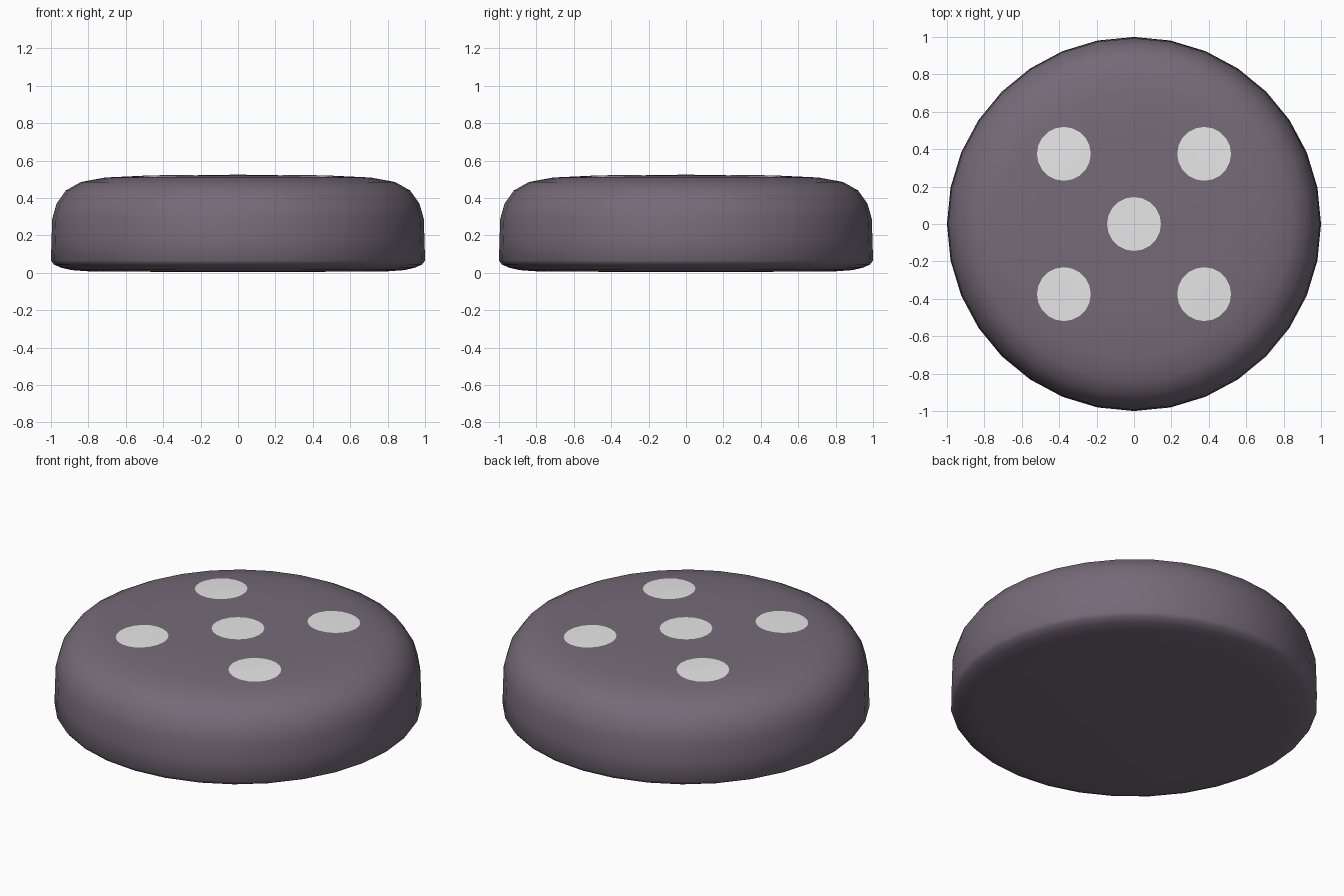
import bpy, bmesh, math

if "Cube" in bpy.data.objects:
    bpy.data.objects.remove(bpy.data.objects["Cube"])

def material(name, rgb):
    m = bpy.data.materials.new(name)
    m.diffuse_color = (*rgb, 1)
    m.use_nodes = True
    m.node_tree.nodes["Principled BSDF"].inputs["Base Color"].default_value = m.diffuse_color
    return m

purple = material("dusky purple", (0.18, 0.145, 0.19))
pale = material("pale grey", (0.8, 0.8, 0.8))

SEG = 32
# outer profile as (radius, height), bottom to top
PROFILE = [(0.78, 0.006), (0.89, 0.014), (0.95, 0.028), (0.985, 0.045), (1.0, 0.065),
           (0.997, 0.18), (0.993, 0.29), (0.97, 0.37), (0.92, 0.44), (0.84, 0.485),
           (0.71, 0.509), (0.5, 0.519), (0.25, 0.521)]

def finish(bm, name, mat):
    bmesh.ops.recalc_face_normals(bm, faces=bm.faces)
    me = bpy.data.meshes.new(name)
    bm.to_mesh(me)
    bm.free()
    me.materials.append(mat)
    for p in me.polygons:
        p.use_smooth = True
    ob = bpy.data.objects.new(name, me)
    bpy.context.collection.objects.link(ob)
    return ob

def top_height(r):
    pts = [(0, 0.522)] + PROFILE[:-6:-1]
    for (r0, z0), (r1, z1) in zip(pts, pts[1:]):
        if r <= r1:
            return z0 + (z1 - z0) * (r - r0) / (r1 - r0)
    return pts[-1][1]

# rounded puck body
bm = bmesh.new()
rings = [[bm.verts.new((r * math.cos(2 * math.pi * i / SEG), r * math.sin(2 * math.pi * i / SEG), z))
          for i in range(SEG)] for r, z in PROFILE]
for a, b in zip(rings, rings[1:]):
    for i in range(SEG):
        j = (i + 1) % SEG
        bm.faces.new((a[i], a[j], b[j], b[i]))
for ring, z in ((rings[0], 0.004), (rings[-1], 0.522)):
    c = bm.verts.new((0, 0, z))
    for i in range(SEG):
        bm.faces.new((ring[i], ring[(i + 1) % SEG], c))
finish(bm, "puck_body", purple)

# five thin spots that follow the crown
def spot(name, cx, cy, rad=0.144, n=20):
    bm = bmesh.new()
    def vert(r, i):
        x = cx + r * math.cos(2 * math.pi * i / n)
        y = cy + r * math.sin(2 * math.pi * i / n)
        return bm.verts.new((x, y, top_height(math.hypot(x, y)) + 0.002))
    loops = [[vert(rad * k / 3, i) for i in range(n)] for k in (1, 2, 3)]
    c = vert(0, 0)
    for i in range(n):
        j = (i + 1) % n
        bm.faces.new((c, loops[0][i], loops[0][j]))
        for a, b in zip(loops, loops[1:]):
            bm.faces.new((a[i], b[i], b[j], a[j]))
    ob = finish(bm, name, pale)
    if ob.data.polygons[0].normal.z < 0:
        ob.data.flip_normals()

spot("centre_spot", 0, 0)
for sx, lx in ((-1, "left"), (1, "right")):
    for sy, ly in ((-1, "front"), (1, "back")):
        spot(f"{ly}_{lx}_spot", sx * 0.375, sy * 0.375)
